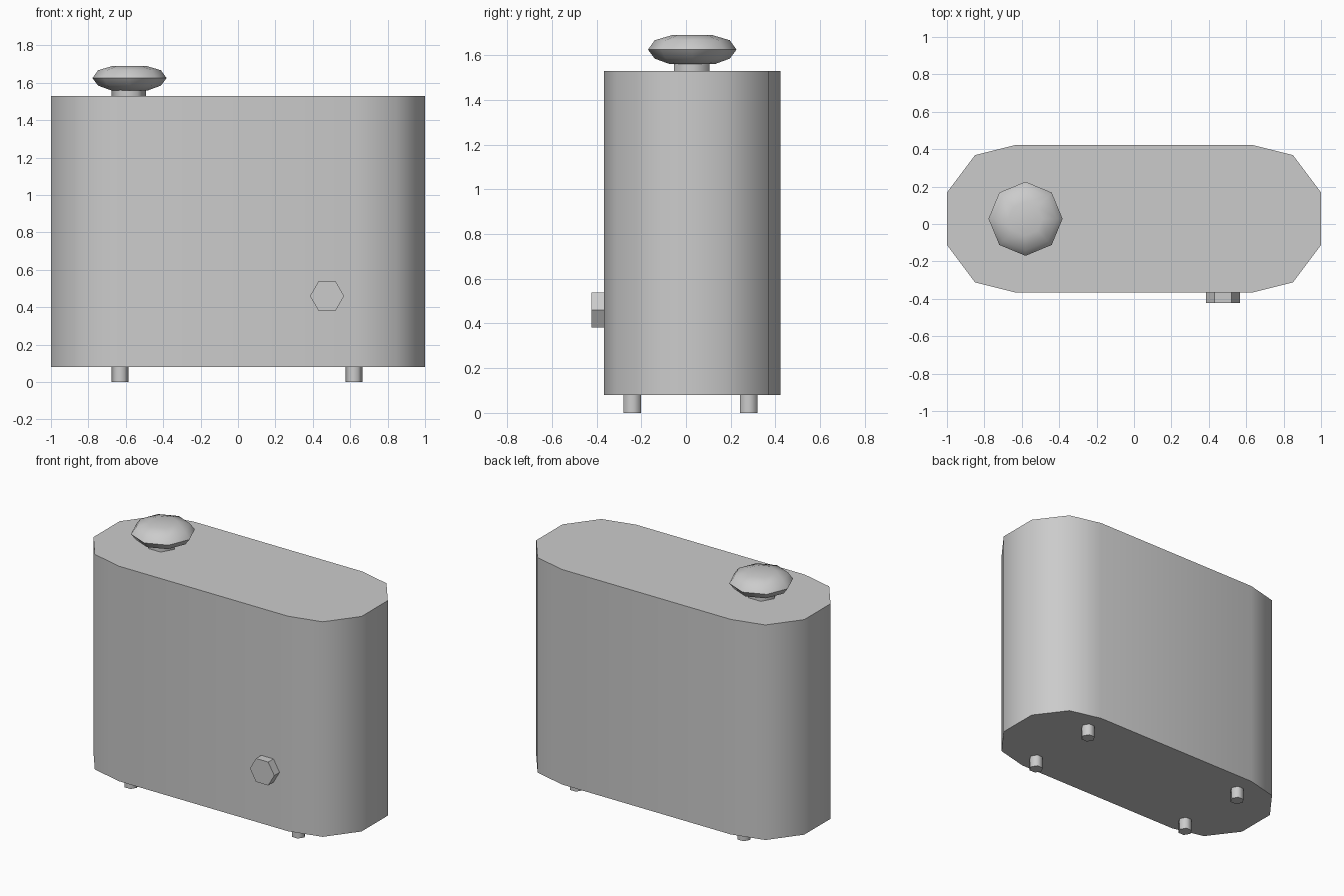
import bpy, bmesh
from math import sin, cos, tau, radians
from mathutils import Matrix

cube = bpy.data.objects.get("Cube")
if cube:
    bpy.data.objects.remove(cube, do_unlink=True)

grey = bpy.data.materials.new("plain_grey")
grey.use_nodes = True
grey.diffuse_color = (0.6, 0.6, 0.6, 1)
grey.node_tree.nodes["Principled BSDF"].inputs["Base Color"].default_value = grey.diffuse_color


def ring(sides, radius):
    return [(radius * cos(tau * i / sides), radius * sin(tau * i / sides)) for i in range(sides)]


def loft(name, outlines, heights, place, smooth=50):
    """Join stacked outlines into a closed solid."""
    bm = bmesh.new()
    rows = [[bm.verts.new((x, y, z)) for x, y in o] for o, z in zip(outlines, heights)]
    n = len(rows[0])
    for low, high in zip(rows, rows[1:]):
        for i in range(n):
            j = (i + 1) % n
            bm.faces.new((low[i], low[j], high[j], high[i]))
    bm.faces.new(rows[0][::-1])
    bm.faces.new(rows[-1])
    bmesh.ops.recalc_face_normals(bm, faces=bm.faces)
    mesh = bpy.data.meshes.new(name)
    bm.to_mesh(mesh)
    bm.free()
    mesh.materials.append(grey)
    obj = bpy.data.objects.new(name, mesh)
    obj.matrix_world = place
    bpy.context.collection.objects.link(obj)
    bpy.ops.object.select_all(action='DESELECT')
    obj.select_set(True)
    bpy.context.view_layer.objects.active = obj
    bpy.ops.object.shade_smooth_by_angle(angle=radians(smooth))
    return obj


MID_Y = 0.028

# Body: one rounded corner mirrored around the plan outline
corner = [(1, 0.14), (0.85, 0.34), (0.63, 0.395)]
back = corner + [(-x, y) for x, y in reversed(corner)]
plan = back + [(-x, -y) for x, y in back]
loft("body", [plan, plan], [0.08, 1.53], Matrix.Translation((0, MID_Y, 0)))

# Four short feet
for side, x in (("right", -0.63), ("left", 0.62)):
    for end, y in (("front", -0.24), ("back", 0.28)):
        hexagon = ring(6, 0.045)
        loft(f"{end}_{side}_foot", [hexagon, hexagon], [0, 0.09],
             Matrix.Translation((x, y, 0)), 65)

# Filler cap on its stem
hexagon = ring(6, 0.092)
loft("cap_stem", [hexagon, hexagon], [1.52, 1.57], Matrix.Translation((-0.585, 0.025, 0)), 65)
profile = [(0.1, 1.56), (0.168, 1.585), (0.198, 1.625), (0.168, 1.667), (0.09, 1.69)]
loft("cap", [ring(8, r) for r, z in profile], [z for r, z in profile],
     Matrix.Translation((-0.58, 0.028, 0)))

# Hexagonal plug on the front
plug = ring(6, 0.091)
loft("front_plug", [plug, plug], [0, 0.066],
     Matrix.Translation((0.476, -0.357, 0.46)) @ Matrix.Rotation(radians(90), 4, 'X'))
